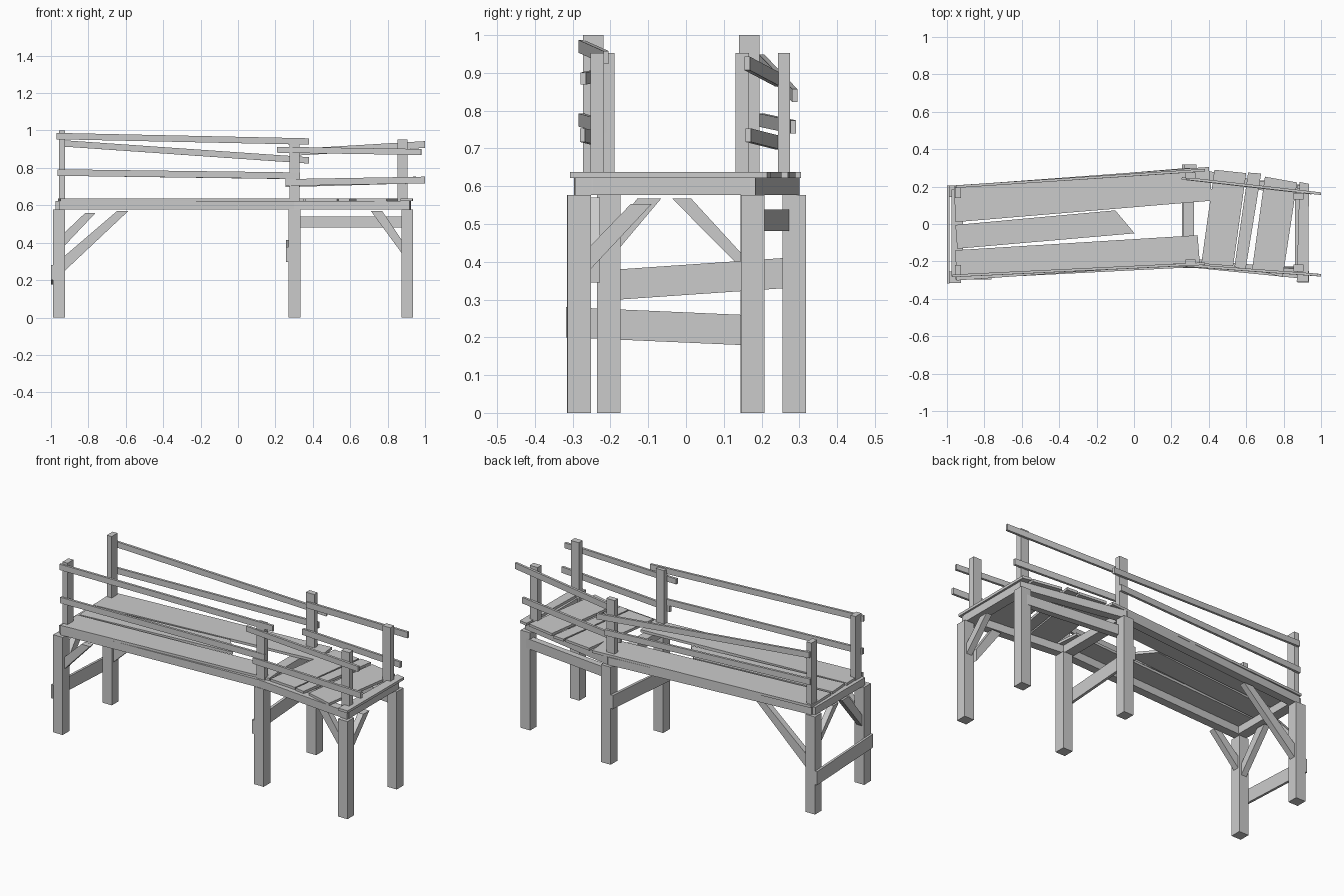
import bpy, bmesh
from mathutils import Vector as V


def prism(name, pts, off):
    """Flat polygon swept along an offset vector."""
    bm = bmesh.new()
    a = [bm.verts.new(V(p)) for p in pts]
    b = [bm.verts.new(V(p) + V(off)) for p in pts]
    n = len(a)
    bm.faces.new(a)
    bm.faces.new(b[::-1])
    for i in range(n):
        bm.faces.new((a[i], b[i], b[(i + 1) % n], a[(i + 1) % n]))
    bmesh.ops.recalc_face_normals(bm, faces=bm.faces)
    me = bpy.data.meshes.new(name)
    bm.to_mesh(me)
    bm.free()
    ob = bpy.data.objects.new(name, me)
    bpy.context.collection.objects.link(ob)
    return ob


def box(name, x0, x1, y0, y1, z0, z1):
    return prism(name, [(x0, y0, z0), (x1, y0, z0), (x1, y1, z0), (x0, y1, z0)], (0, 0, z1 - z0))


def beam(name, p, q, h, t):
    """Upright-ended board between two centre points, height h, thickness t."""
    p, q = V(p), V(q)
    d = (q - p).to_2d().normalized()
    n = V((-d.y, d.x, 0)) * t
    up = V((0, 0, h / 2))
    return prism(name, [v - n / 2 for v in (p - up, q - up, q + up, p + up)], n)


def brace(name, x, y, axis, s, z0, z1, reach, top, w, t=0.035):
    """Diagonal strut: upright cut on the post, level cut under the deck."""
    prof = [(0, z0), (0, z1), (reach - w, top), (reach, top)]
    if axis == 'x':
        prism(name, [(x + s * u, y - t / 2, z) for u, z in prof], (0, t, 0))
    else:
        prism(name, [(x - t / 2, y + s * u, z) for u, z in prof], (t, 0, 0))


# Legs and rail posts
LEG = [(-0.957, -0.284, 0.175), (0.302, -0.205, 0.286), (0.905, -0.283, 0.177)]
POST = [(-0.94, 0.016, -0.245, 0.167, 0.027, 1.0),
        (0.302, 0.027, -0.205, 0.259, 0.016, 0.953),
        (0.879, 0.026, -0.235, 0.149, 0.018, 0.953)]
for tag, (x, yf, yb), (px, hx, pf, pb, hy, top) in zip(("left", "middle", "right"), LEG, POST):
    for side, y, py in (("front", yf, pf), ("back", yb, pb)):
        box(f"{tag}_{side}_leg", x - 0.031, x + 0.031, y - 0.031, y + 0.031, 0, 0.577)
        box(f"{tag}_{side}_post", px - hx, px + hx, py - hy, py + hy, 0.58, top)

# Deck frame: side beams and cross beams
ZB = 0.6
FRONT = [(-0.955, -0.272, ZB), (0.3, -0.208, ZB), (0.92, -0.27, ZB)]
BACK = [(-0.955, 0.172, ZB), (0.3, 0.277, ZB), (0.92, 0.16, ZB)]
for side, row in (("front", FRONT), ("back", BACK)):
    for i, part in enumerate(("long", "short")):
        beam(f"{side}_{part}_side_beam", row[i], row[i + 1], 0.046, 0.048)
for tag, x, y0, y1 in (("left", -0.945, -0.28, 0.185), ("middle", 0.292, -0.215, 0.285),
                       ("right", 0.892, -0.28, 0.17)):
    box(f"{tag}_cross_beam", x - 0.03, x + 0.03, y0, y1, 0.577, 0.622)

# Deck planks
PLANKS = [
    [(-0.955, 0.01), (0.42, 0.125), (0.40, 0.305), (-0.962, 0.205)],
    [(-0.955, -0.005), (-0.10, 0.073), (0.003, -0.05), (-0.945, -0.132)],
    [(-0.955, -0.14), (0.34, -0.06), (0.352, -0.21), (-0.95, -0.302)],
    [(0.43, 0.29), (0.60, 0.272), (0.53, -0.225), (0.36, -0.212)],
    [(0.61, 0.275), (0.68, 0.27), (0.597, -0.24), (0.537, -0.23)],
    [(0.70, 0.253), (0.872, 0.222), (0.795, -0.285), (0.632, -0.24)],
    [(0.885, 0.225), (0.935, 0.215), (0.932, -0.307), (0.87, -0.307)]]
for i, p in enumerate(PLANKS):
    prism(f"deck_plank_{i + 1}", [(x, y, 0.622) for x, y in p], (0, 0, 0.015))

# Hand rails: start, end, height
RAILS = {
    "front_left_top": ((-0.97, -0.277, 0.97), (0.38, -0.212, 0.941), 0.034),
    "front_left_low": ((-0.965, -0.277, 0.775), (0.33, -0.215, 0.758), 0.035),
    "back_left_top": ((-0.95, 0.2, 0.932), (0.38, 0.288, 0.84), 0.034),
    "back_left_low": ((-0.955, 0.2, 0.775), (0.33, 0.284, 0.757), 0.035),
    "front_right_top": ((0.21, -0.216, 0.897), (0.98, -0.272, 0.885), 0.032),
    "front_right_low": ((0.255, -0.22, 0.722), (1.0, -0.274, 0.735), 0.036),
    "back_right_top": ((0.28, 0.243, 0.882), (1.0, 0.162, 0.925), 0.036),
    "back_right_low": ((0.255, 0.244, 0.715), (0.95, 0.165, 0.735), 0.036)}
for name, (p, q, h) in RAILS.items():
    beam(name + "_rail", p, q, h, 0.014)

# Tie boards between legs
beam("left_tie_board", (-0.994, -0.318, 0.24), (-0.994, 0.206, 0.217), 0.08, 0.014)
beam("middle_tie_board", (0.264, -0.235, 0.336), (0.264, 0.317, 0.374), 0.08, 0.016)
beam("back_tie_board", (0.305, 0.258, 0.51), (0.9, 0.19, 0.51), 0.058, 0.036)

# Diagonal braces
brace("back_left_long_brace", -0.926, 0.175, 'x', 1, 0.25, 0.33, 0.34, 0.57, 0.06)
brace("front_left_long_brace", -0.926, -0.28, 'x', 1, 0.385, 0.455, 0.165, 0.56, 0.055)
brace("front_left_cross_brace", -0.957, -0.253, 'y', 1, 0.345, 0.41, 0.187, 0.567, 0.063)
brace("back_left_cross_brace", -0.957, 0.144, 'y', -1, 0.385, 0.425, 0.18, 0.567, 0.05)
brace("front_right_long_brace", 0.875, -0.245, 'x', -1, 0.345, 0.415, 0.165, 0.57, 0.06)
brace("front_right_cross_brace", 0.905, -0.253, 'y', 1, 0.38, 0.442, 0.162, 0.553, 0.055)
